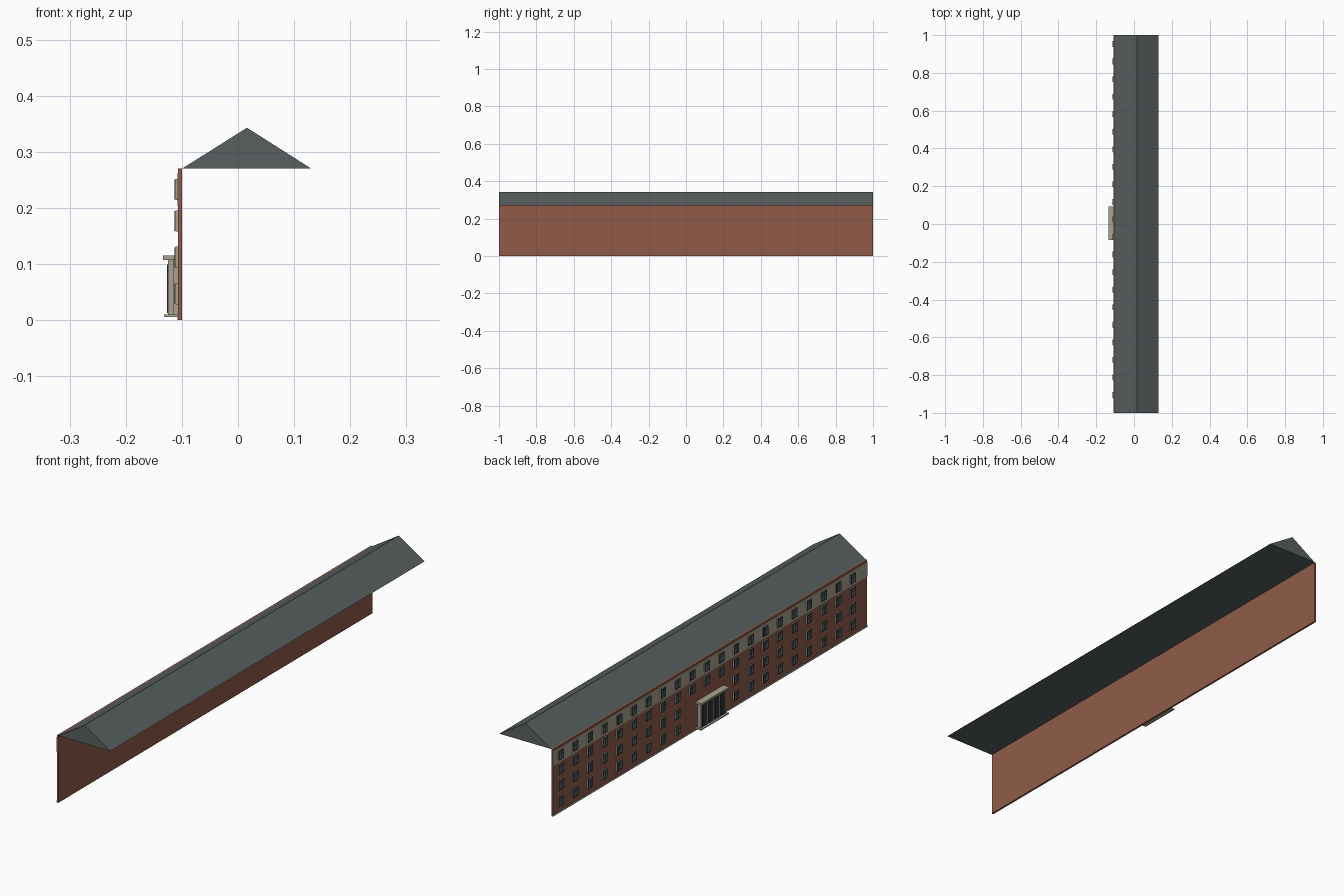
import bpy, bmesh

if "Cube" in bpy.data.objects:
    bpy.data.objects.remove(bpy.data.objects["Cube"])


def material(name, r, g, b):
    m = bpy.data.materials.new(name)
    m.diffuse_color = (r, g, b, 1)
    m.use_nodes = True
    m.node_tree.nodes["Principled BSDF"].inputs["Base Color"].default_value = m.diffuse_color
    return m


BRICK = material("brick", 0.28, 0.105, 0.066)
ROOF = material("roof_slate", 0.098, 0.115, 0.115)
STONE = material("pale_stone", 0.40, 0.37, 0.29)
FRAME = material("dark_frame", 0.03, 0.036, 0.036)
GLASS = material("blue_grey_glass", 0.11, 0.17, 0.19)


def add_box(bm, x0, x1, y0, y1, z0, z1):
    """Add an axis-aligned box to a mesh."""
    vs = bmesh.ops.create_cube(bm, size=1)["verts"]
    for v in vs:
        v.co = ((x0 + x1) / 2 + v.co.x * (x1 - x0),
                (y0 + y1) / 2 + v.co.y * (y1 - y0),
                (z0 + z1) / 2 + v.co.z * (z1 - z0))


def finish(name, bm, mat):
    me = bpy.data.meshes.new(name)
    bm.to_mesh(me)
    bm.free()
    me.materials.append(mat)
    ob = bpy.data.objects.new(name, me)
    bpy.context.collection.objects.link(ob)
    return ob


def boxes(name, mat, items):
    bm = bmesh.new()
    for it in items:
        add_box(bm, *it)
    return finish(name, bm, mat)


WALL = -0.107  # outer face of the facade

# Long brick wall, pale top-floor band and thin plinth
boxes("brick_wall", BRICK, [(WALL, -0.10, -1, 1, 0, 0.27)])
boxes("top_floor_band", STONE, [(WALL - 0.001, WALL + 0.001, -1, 1, 0.203, 0.262)])
boxes("plinth", STONE, [(WALL - 0.001, WALL + 0.001, -1, 1, 0.0, 0.007)])

# Gabled roof: triangular prism, closed underneath
bm = bmesh.new()
tri = bm.faces.new([bm.verts.new((x, -1, z)) for x, z in
                    ((-0.10, 0.27), (0.131, 0.27), (0.016, 0.343))])
ext = bmesh.ops.extrude_face_region(bm, geom=[tri])["geom"]
bmesh.ops.translate(bm, vec=(0, 2, 0),
                    verts=[v for v in ext if isinstance(v, bmesh.types.BMVert)])
bmesh.ops.recalc_face_normals(bm, faces=bm.faces[:])
finish("gable_roof", bm, ROOF)

# Windows: 21 columns on four floors, leaving room for the porch
surrounds, frames, panes = [], [], []
for row, z in enumerate((0.047, 0.112, 0.177, 0.233)):
    for col in range(21):
        if row < 2 and 9 <= col <= 11:
            continue
        y = 0.953 - 0.0929 * col
        h, w = 0.019, 0.016
        surrounds.append((-0.111, WALL, y - w, y + w, z - h, z + h))
        frames.append((-0.113, -0.110, y - w + 0.001, y + w - 0.001,
                       z - h + 0.001, z + h - 0.001))
        # two casements, each with a large pane and a small upper light
        for s in (-1, 1):
            ya, yb = sorted((y + s * 0.0025, y + s * 0.0115))
            panes.append((-0.1134, -0.112, ya, yb, z - 0.014, z + 0.004))
            panes.append((-0.1134, -0.112, ya, yb, z + 0.007, z + 0.014))
boxes("window_surrounds", STONE, surrounds)
boxes("window_frames", FRAME, frames)
boxes("window_panes", GLASS, panes)

# Entrance porch: step, body, lintel, canopy
PY0, PY1 = -0.085, 0.092
boxes("porch_step", STONE, [(-0.132, WALL, PY0, PY1, 0.006, 0.010)])
boxes("porch_body", STONE, [(-0.122, WALL, PY0 + 0.012, PY1 - 0.012, 0.010, 0.107)])
boxes("porch_canopy", STONE, [(-0.134, WALL, PY0, PY1, 0.107, 0.115)])

# Four dark door panels between five pale pillars
doors, pillars = [], []
a, b = PY0 + 0.012, PY1 - 0.012
step = (b - a) / 4
for i in range(5):
    y = a + step * i
    pillars.append((-0.125, -0.115, y - 0.004, y + 0.004, 0.010, 0.107))
    if i < 4:
        doors.append((-0.1265, -0.121, y + 0.006, y + step - 0.006, 0.013, 0.099))
boxes("porch_pillars", STONE, pillars)
boxes("porch_doors", FRAME, doors)
